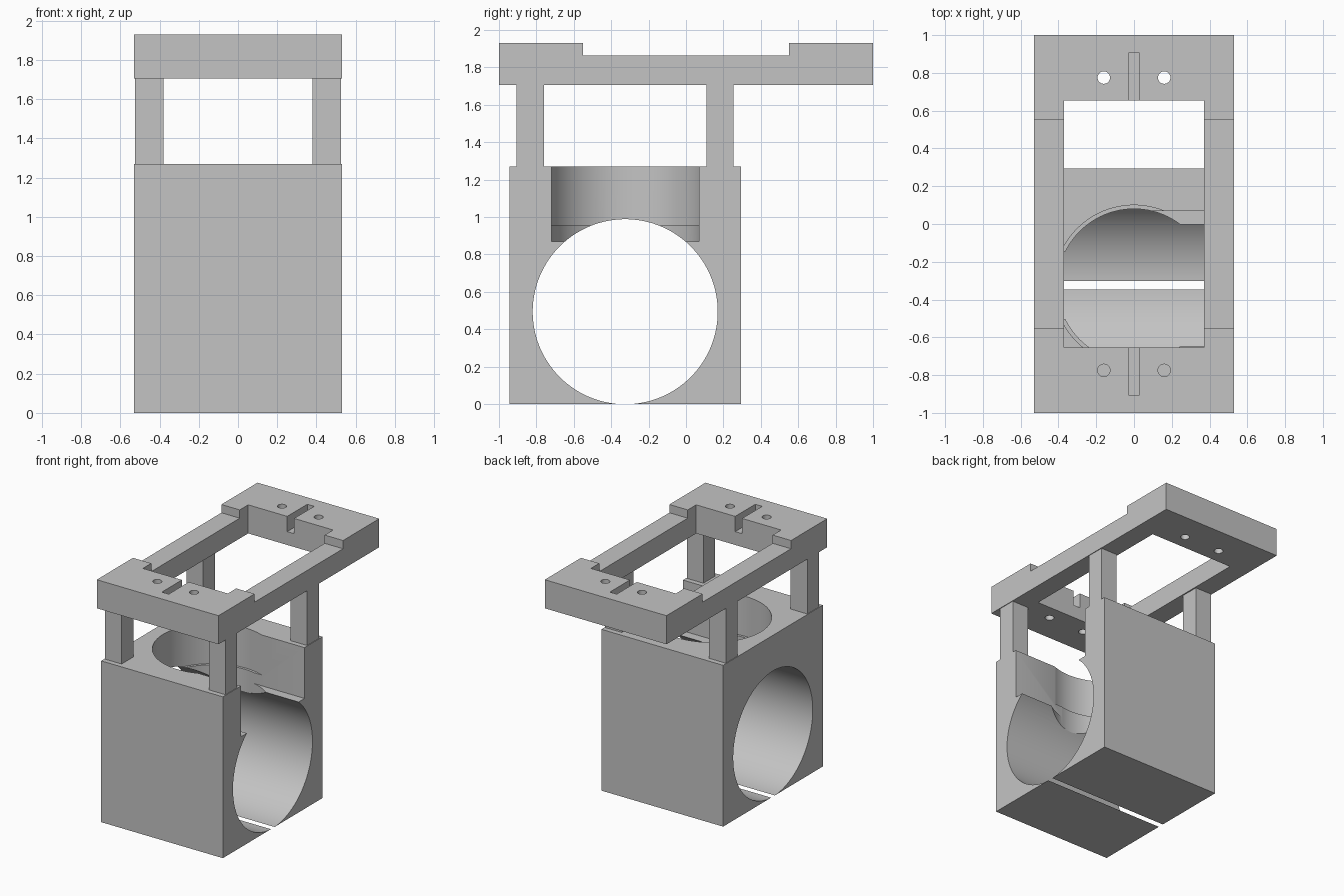
import bpy, bmesh, math
from mathutils import Matrix

cube = bpy.data.objects.get("Cube")
if cube:
    bpy.data.objects.remove(cube, do_unlink=True)

grey = bpy.data.materials.new("plain grey")
grey.use_nodes = True
grey.diffuse_color = (0.55, 0.55, 0.55, 1)
grey.node_tree.nodes["Principled BSDF"].inputs["Base Color"].default_value = grey.diffuse_color


def finish(name, bm):
    mesh = bpy.data.meshes.new(name)
    bm.to_mesh(mesh)
    bm.free()
    mesh.materials.append(grey)
    obj = bpy.data.objects.new(name, mesh)
    bpy.context.collection.objects.link(obj)
    return obj


def box(name, x, y, z):
    """Box from three (low, high) ranges."""
    bm = bmesh.new()
    size = Matrix.Diagonal([hi - lo for lo, hi in (x, y, z)] + [1])
    middle = Matrix.Translation([(lo + hi) / 2 for lo, hi in (x, y, z)])
    bmesh.ops.create_cube(bm, size=1, matrix=middle @ size)
    return finish(name, bm)


def cylinder(name, radius, depth, centre, turn=Matrix(), sides=96):
    bm = bmesh.new()
    bmesh.ops.create_cone(bm, cap_ends=True, segments=sides, radius1=radius, radius2=radius,
                          depth=depth, matrix=Matrix.Translation(centre) @ turn)
    return finish(name, bm)


def cut(target, cutters):
    """Subtract each cutter in turn, then shade the curved walls smooth."""
    bpy.ops.object.select_all(action='DESELECT')
    bpy.context.view_layer.objects.active = target
    target.select_set(True)
    for cutter in cutters:
        cutter.hide_render = True
        mod = target.modifiers.new("cut", 'BOOLEAN')
        mod.operation = 'DIFFERENCE'
        mod.solver = 'EXACT'
        mod.object = cutter
        bpy.ops.object.modifier_apply(modifier=mod.name)
        bpy.data.objects.remove(cutter, do_unlink=True)
    bpy.ops.object.shade_smooth_by_angle(angle=math.radians(30))


HALF_W = 0.53
BORE_Y = -0.325
BLOCK_TOP = 1.27
FRAME_LOW, FRAME_TOP = 1.705, 1.93

# Main block: cross bore, stepped round pocket, and a slot open to the left side
block = box("block", (-HALF_W, HALF_W), (-0.945, 0.295), (0, BLOCK_TOP))
# The half step puts a flat facet at the bottom, which opens the narrow slit
across = Matrix.Rotation(math.pi / 96, 4, 'X') @ Matrix.Rotation(math.pi / 2, 4, 'Y')
cut(block, [
    cylinder("bore_cutter", 0.4947, 1.4, (0, BORE_Y, 0.494), across),
    cylinder("pocket_cutter", 0.405, 0.9, (0, BORE_Y, 0.95)),
    cylinder("pocket_rim_cutter", 0.425, 0.5, (0, BORE_Y, 0.955 + 0.25)),
    box("slot_cutter", (0, 0.7), (BORE_Y - 0.395, BORE_Y + 0.395), (0.87, 1.5)),
])

# Four legs between the block and the frame
for side, sx in (("left", 1), ("right", -1)):
    for end, y in (("front", -0.8325), ("back", 0.1825)):
        box(f"{end}_{side}_leg", sorted((sx * 0.38, sx * 0.525)),
            (y - 0.0725, y + 0.0725), (BLOCK_TOP, FRAME_LOW))

# Top frame: window, lowered side rails, end grooves and screw holes
frame = box("top_frame", (-HALF_W, HALF_W), (-1, 1), (FRAME_LOW, FRAME_TOP))
cutters = [
    box("window_cutter", (-0.37, 0.37), (-0.655, 0.655), (1.5, 2.1)),
    box("rail_cutter", (-0.7, 0.7), (-0.55, 0.55), (1.865, 2.1)),
]
for sy in (-1, 1):
    cutters.append(box("groove_cutter", (-0.03, 0.03), sorted((sy * 0.6, sy * 0.905)), (1.81, 2.1)))
    for sx in (-1, 1):
        cutters.append(cylinder("hole_cutter", 0.033, 0.6, (sx * 0.16, sy * 0.775, 1.8), sides=32))
cut(frame, cutters)
